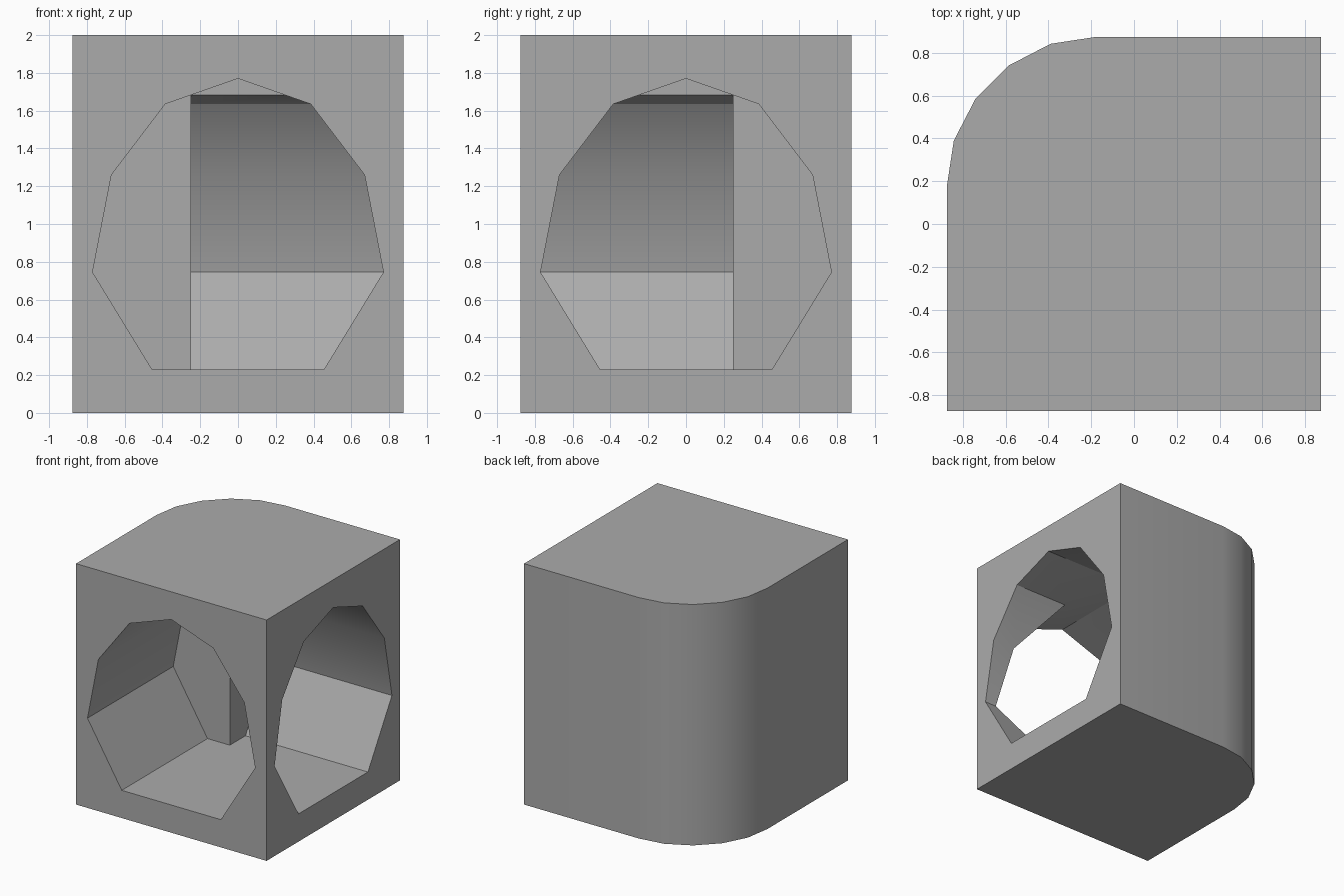
import bpy, bmesh, math
from mathutils import Matrix, Vector

cube = bpy.data.objects.get("Cube")
if cube:
    bpy.data.objects.remove(cube, do_unlink=True)

HALF, HEIGHT = 0.875, 2.0

grey = bpy.data.materials.new("stone grey")
grey.use_nodes = True
colour = (0.41, 0.41, 0.41, 1)
grey.diffuse_color = colour
grey.node_tree.nodes["Principled BSDF"].inputs["Base Color"].default_value = colour


def prism(name, outline, direction):
    """Extrude a closed outline of 3D points along a direction."""
    bm = bmesh.new()
    base = bm.faces.new([bm.verts.new(point) for point in outline])
    top = bmesh.ops.extrude_face_region(bm, geom=[base])["geom"]
    verts = [v for v in top if isinstance(v, bmesh.types.BMVert)]
    bmesh.ops.translate(bm, vec=Vector(direction), verts=verts)
    # The extrusion can leave the start cap behind or remove it: close the end
    bmesh.ops.holes_fill(bm, edges=[e for e in bm.edges if e.is_boundary])
    bmesh.ops.recalc_face_normals(bm, faces=bm.faces)
    mesh = bpy.data.meshes.new(name)
    bm.to_mesh(mesh)
    bm.free()
    mesh.materials.append(grey)
    obj = bpy.data.objects.new(name, mesh)
    bpy.context.collection.objects.link(obj)
    return obj


# Block with one rounded vertical corner at the back right
half_arc = [(-0.18, HALF), (-0.39, 0.843), (-0.585, 0.742)]
arc = half_arc + [(-y, -x) for x, y in reversed(half_arc)]
plan = [(-HALF, -HALF), (HALF, -HALF), (HALF, HALF)] + arc
block = prism("corner_block", [(x, y, 0) for x, y in plan], (0, 0, HEIGHT))

# Nine-sided tunnel profile, mirrored about its centre line
side = [(0.455, 0.23), (0.77, 0.745), (0.67, 1.26), (0.385, 1.635)]
profile = side + [(0, 1.77)] + [(-x, z) for x, z in reversed(side)]

# Two tunnels, from the front and the left side, meet inside the block
END, REACH = 0.25, 1.25
cutters = [
    prism("front_tunnel_cutter", [(u, END, z) for u, z in profile], (0, -REACH, 0)),
    prism("side_tunnel_cutter", [(-END, u, z) for u, z in profile], (REACH, 0, 0)),
]
for cutter in cutters:
    cutter.hide_render = True
    cut = block.modifiers.new(cutter.name, "BOOLEAN")
    cut.operation, cut.solver, cut.object = "DIFFERENCE", "MANIFOLD", cutter
bpy.context.view_layer.update()

# Bake both cuts into the block at once, then drop the cutters
evaluated = block.evaluated_get(bpy.context.evaluated_depsgraph_get())
carved = bpy.data.meshes.new_from_object(evaluated)
block.modifiers.clear()
block.data = carved
for cutter in cutters:
    bpy.data.objects.remove(cutter, do_unlink=True)

# Soft curves, crisp edges
bpy.ops.object.select_all(action="DESELECT")
bpy.context.view_layer.objects.active = block
block.select_set(True)
bpy.ops.object.shade_smooth_by_angle(angle=math.radians(30))
